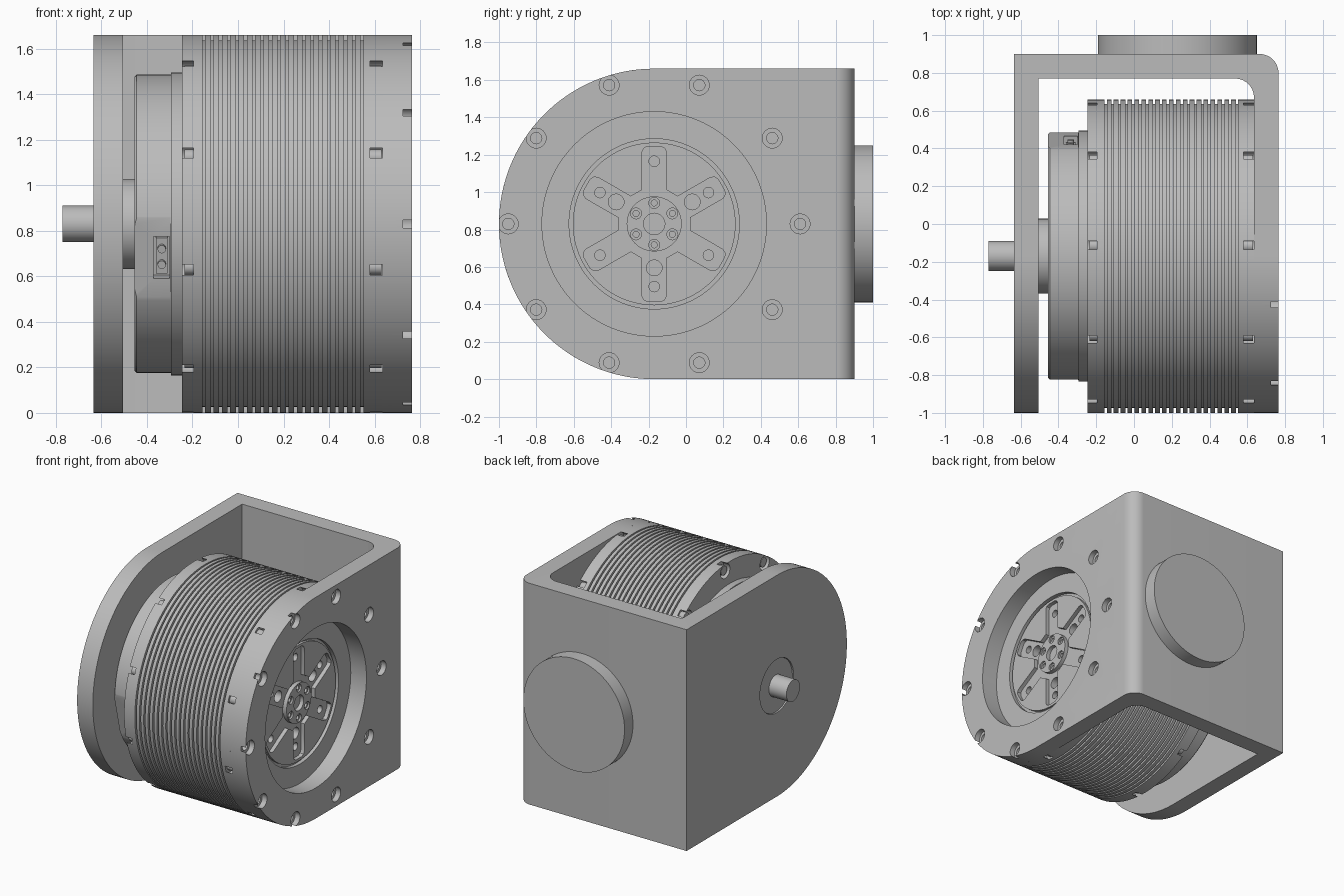
import bpy
import bmesh
from math import sin, cos, pi, radians
from mathutils import Matrix, Vector

if "Cube" in bpy.data.objects:
    bpy.data.objects.remove(bpy.data.objects["Cube"], do_unlink=True)

AY, AZ, R = -0.17, 0.83, 0.83          # motor axis and housing radius

grey = bpy.data.materials.new("machined_grey")
grey.use_nodes = True
grey.diffuse_color = (0.5, 0.5, 0.5, 1)
grey.node_tree.nodes["Principled BSDF"].inputs["Base Color"].default_value = (0.5, 0.5, 0.5, 1)


def lathe(bm, profile, centre=(AY, AZ), steps=128):
    """Revolve (x, radius) points about a line parallel to x."""
    cy, cz = centre
    verts = [bm.verts.new((x, cy, cz + r)) for x, r in profile]
    edges = [bm.edges.new(pair) for pair in zip(verts, verts[1:])]
    out = bmesh.ops.spin(bm, geom=verts + edges, cent=(0, cy, cz), axis=(1, 0, 0),
                         angle=2 * pi, steps=steps)
    bmesh.ops.remove_doubles(bm, verts=bm.verts[:], dist=1e-5)


def rod(bm, x0, x1, r, centre=(AY, AZ), steps=32):
    lathe(bm, [(x0, 0), (x0, r), (x1, r), (x1, 0)], centre, steps)


def prism(bm, points, push):
    face = bm.faces.new([bm.verts.new(p) for p in points])
    out = bmesh.ops.extrude_face_region(bm, geom=[face])
    moved = [g for g in out["geom"] if isinstance(g, bmesh.types.BMVert)]
    bmesh.ops.translate(bm, verts=moved, vec=push)


def box(bm, lo, hi, turn=0):
    """Box in the motor axis frame, turned about the axis."""
    lo, hi = Vector(lo), Vector(hi)
    m = (Matrix.Translation((0, AY, AZ)) @ Matrix.Rotation(turn, 4, 'X')
         @ Matrix.Translation((lo + hi) / 2) @ Matrix.Diagonal((*(hi - lo), 1)))
    bmesh.ops.create_cube(bm, size=1, matrix=m)


def polar(r, degrees):
    a = radians(degrees)
    return AY + r * cos(a), AZ + r * sin(a)


def finish(name, bm):
    bmesh.ops.recalc_face_normals(bm, faces=bm.faces[:])
    mesh = bpy.data.meshes.new(name)
    bm.to_mesh(mesh)
    bm.free()
    mesh.materials.append(grey)
    ob = bpy.data.objects.new(name, mesh)
    bpy.context.collection.objects.link(ob)
    return ob


def boolean(ob, bm, operation='DIFFERENCE'):
    tool = finish("cutter", bm)
    tool.hide_render = True
    mod = ob.modifiers.new("cut", 'BOOLEAN')
    mod.operation, mod.solver, mod.object = operation, 'EXACT', tool
    bpy.context.view_layer.objects.active = ob
    bpy.ops.object.modifier_apply(modifier=mod.name)
    bpy.data.objects.remove(tool, do_unlink=True)


def smooth(ob):
    bpy.ops.object.select_all(action='DESELECT')
    ob.select_set(True)
    bpy.context.view_layer.objects.active = ob
    bpy.ops.object.shade_smooth_by_angle(angle=radians(30))


# U-shaped bracket: plan outline with rounded corner, trimmed to a round front
def corner(x, y, r):
    return [(x - r + r * cos(t * pi / 20), y - r + r * sin(t * pi / 20), 0) for t in range(11)]


bm = bmesh.new()
plan = [(-0.635, -1.1, 0), (-0.505, -1.1, 0), (-0.505, 0.77, 0)]
plan += corner(0.635, 0.77, 0.1)[::-1] + [(0.635, -1.1, 0), (0.765, -1.1, 0)]
plan += corner(0.765, 0.9, 0.1) + [(-0.635, 0.9, 0)]
prism(bm, [(x, y, -0.1) for x, y, z in plan], (0, 0, 1.9))
bracket = finish("bracket", bm)
bm = bmesh.new()
side = [(-0.9, *polar(R, 90 + 180 * i / 80)) for i in range(81)]
prism(bm, side + [(-0.9, 1.1, 0), (-0.9, 1.1, 2 * R)], (1.8, 0, 0))
boolean(bracket, bm, 'INTERSECT')

# Bracket openings and counterbored bolt holes
bm = bmesh.new()
rod(bm, 0.55, 0.85, 0.6, steps=128)
rod(bm, -0.7, -0.45, 0.2, steps=64)
for k in range(10):
    lathe(bm, [(0.55, 0), (0.55, 0.03), (0.725, 0.03), (0.725, 0.053), (0.85, 0.053), (0.85, 0)],
          polar(0.78, 36 * k), 32)
boolean(bracket, bm)
smooth(bracket)

# Motor housing: stepped cap, finned barrel, rotor face
profile = [(-0.455, 0), (-0.455, 0.645), (-0.445, 0.655), (-0.295, 0.655), (-0.295, 0.665),
           (-0.245, 0.665), (-0.245, R)]
fins = 19
pitch = 0.695 / fins
for i in range(fins + 1):
    x = -0.15 + i * pitch
    profile += [(x - 0.006, R), (x - 0.006, R - 0.025), (x + 0.006, R - 0.025), (x + 0.006, R)]
profile += [(0.635, R), (0.635, 0.455), (0.605, 0.455), (0.605, 0.435), (0.625, 0.435), (0.625, 0)]
bm = bmesh.new()
lathe(bm, profile)
housing = finish("motor_housing", bm)

# Screw recesses in both flanges, cap flats and connector pockets
bm = bmesh.new()
notches = [polar(0.78, 22 + 36 * k + 180) for k in range(10)]
notches = [(y, 2 * AZ - z) for y, z in notches]
for spot in notches:
    rod(bm, -0.4, -0.195, 0.055, spot)
    rod(bm, 0.58, 0.7, 0.055, spot)
boolean(housing, bm)
ports = (radians(13.5), radians(193.5))
bm = bmesh.new()
for turn in ports:
    box(bm, (-0.5, -0.8, -0.3), (-0.296, -0.63, 0.3), turn)
boolean(housing, bm)
bm = bmesh.new()
for turn in ports:
    box(bm, (-0.37, -0.8, -0.095), (-0.3, -0.57, 0.095), turn)
boolean(housing, bm)

# Star-shaped recess with six arms in the rotor
bm = bmesh.new()
star = []
arm = [(0.182, -0.065), (0.385, -0.065), (0.405, -0.055), (0.415, -0.035)]
arm += [(u, -v) for u, v in arm[::-1]]
for k in range(6):
    a = radians(30 + 60 * k)
    star += [(0.595, AY + u * cos(a) - v * sin(a), AZ + u * sin(a) + v * cos(a)) for u, v in arm]
prism(bm, star, (0.1, 0, 0))
boolean(housing, bm)
bm = bmesh.new()
for k in range(6):
    rod(bm, 0.54, 0.7, 0.028, polar(0.335, 30 + 60 * k), 24)
for k in range(3):
    rod(bm, 0.54, 0.7, 0.042, polar(0.235, 30 + 120 * k), 24)
boolean(housing, bm)
smooth(housing)

# Rotor hub with centre bore and ring of counterbored holes
bm = bmesh.new()
rod(bm, 0.59, 0.625, 0.147, steps=64)
hub = finish("rotor_hub", bm)
bm = bmesh.new()
rod(bm, 0.5, 0.7, 0.057)
for k in range(6):
    lathe(bm, [(0.5, 0), (0.5, 0.016), (0.612, 0.016), (0.612, 0.029), (0.7, 0.029), (0.7, 0)],
          polar(0.112, 30 + 60 * k), 24)
boolean(hub, bm)
smooth(hub)

# Flange screws
bm = bmesh.new()
for spot in notches:
    rod(bm, -0.235, -0.19, 0.035, spot, 24)
    rod(bm, 0.575, 0.63, 0.035, spot, 24)
smooth(finish("flange_screws", bm))

# Cable connectors: block with two terminals
bm = bmesh.new()
for turn in ports:
    box(bm, (-0.36, -0.6, -0.08), (-0.31, -0.56, 0.08), turn)
    for z in (-0.035, 0.035):
        m = (Matrix.Translation((0, AY, AZ)) @ Matrix.Rotation(turn, 4, 'X')
             @ Matrix.Translation((-0.335, -0.605, z)) @ Matrix.Rotation(pi / 2, 4, 'X'))
        bmesh.ops.create_cone(bm, cap_ends=True, segments=20, radius1=0.018, radius2=0.018,
                              depth=0.04, matrix=m)
smooth(finish("cable_connectors", bm))

# Output shaft with its collar
bm = bmesh.new()
lathe(bm, [(-0.45, 0), (-0.45, 0.198), (-0.625, 0.198), (-0.625, 0.08), (-0.77, 0.08), (-0.77, 0)],
      steps=64)
smooth(finish("output_shaft", bm))

# Round mounting boss on the back
bm = bmesh.new()
bmesh.ops.create_cone(bm, cap_ends=True, segments=96, radius1=0.42, radius2=0.42, depth=0.11,
                      matrix=Matrix.Translation((0.23, 0.945, AZ)) @ Matrix.Rotation(pi / 2, 4, 'X'))
smooth(finish("rear_boss", bm))
